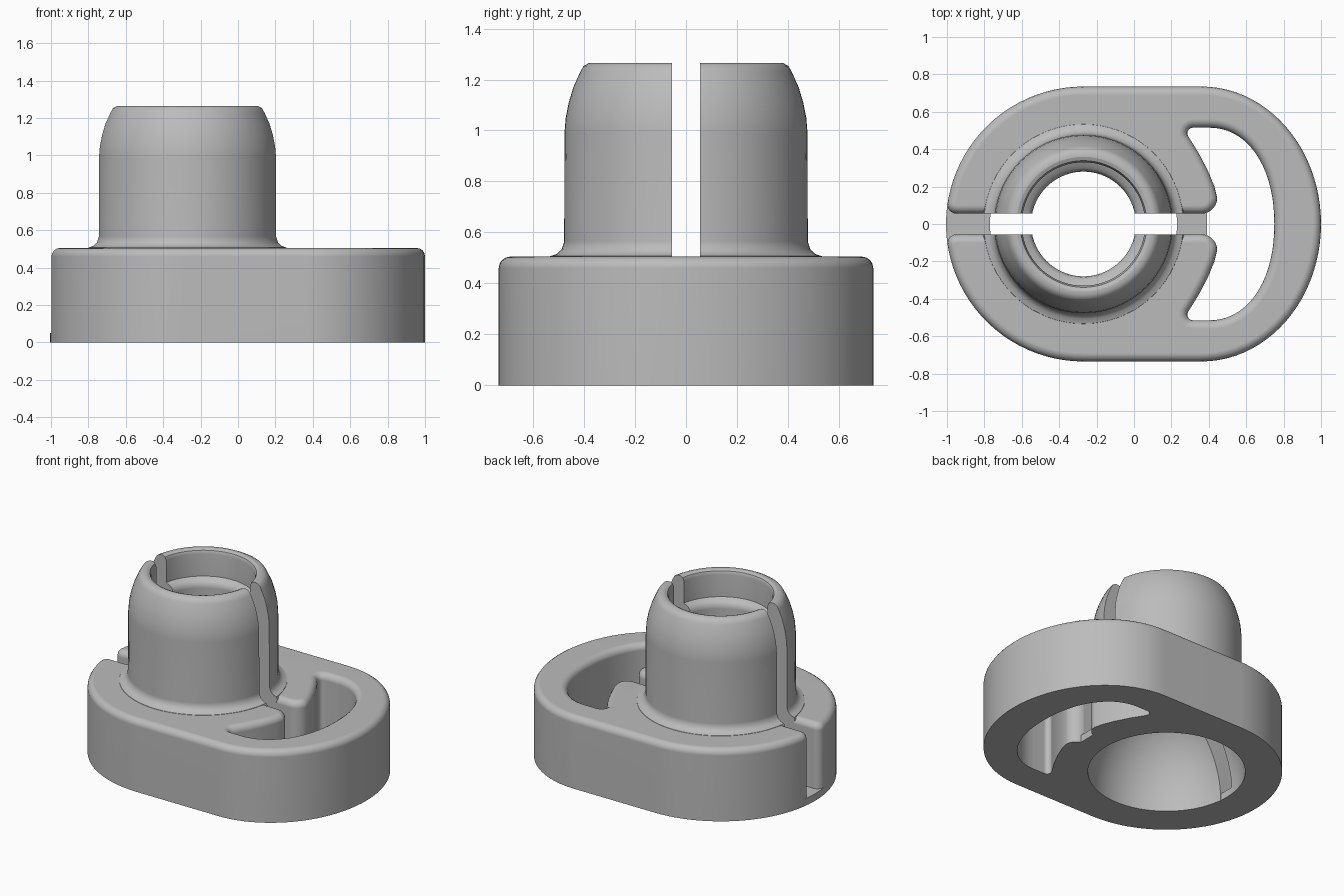
import bpy, bmesh, math
from mathutils import Matrix, Vector

if "Cube" in bpy.data.objects:
    bpy.data.objects.remove(bpy.data.objects["Cube"])

CX = -0.27          # axis of the boss
R = 0.735           # round end of the base
GAP = 0.055         # half width of the slot
TOP = 0.505         # top of the base

grey = bpy.data.materials.new("light_grey")
grey.diffuse_color = (0.5, 0.5, 0.5, 1)
grey.use_nodes = True
grey.node_tree.nodes["Principled BSDF"].inputs["Base Color"].default_value = grey.diffuse_color


def finish(name, bm):
    bmesh.ops.remove_doubles(bm, verts=bm.verts, dist=1e-5)
    bmesh.ops.recalc_face_normals(bm, faces=bm.faces)
    me = bpy.data.meshes.new(name)
    bm.to_mesh(me)
    bm.free()
    me.materials.append(grey)
    ob = bpy.data.objects.new(name, me)
    bpy.context.collection.objects.link(ob)
    return ob


def prism(name, pts, z0, z1, bevel=0):
    bm = bmesh.new()
    face = bm.faces.new([bm.verts.new((x, y, z0)) for x, y in pts])
    ext = bmesh.ops.extrude_face_region(bm, geom=[face])["geom"]
    bmesh.ops.translate(bm, vec=(0, 0, z1 - z0),
                        verts=[v for v in ext if isinstance(v, bmesh.types.BMVert)])
    if bevel:
        rim = [e for e in bm.edges if all(v.co.z > z1 - 1e-4 for v in e.verts)]
        bmesh.ops.bevel(bm, geom=rim, offset=bevel, segments=4, profile=0.5,
                        affect='EDGES', clamp_overlap=False)
    return finish(name, bm)


def lathe(name, profile, steps=72):
    bm = bmesh.new()
    vs = [bm.verts.new((r, 0, z)) for r, z in profile]
    es = [bm.edges.new(p) for p in zip(vs, vs[1:])]
    bmesh.ops.spin(bm, geom=vs + es, cent=(0, 0, 0), axis=(0, 0, 1),
                   angle=math.tau, steps=steps)
    bmesh.ops.translate(bm, verts=bm.verts, vec=(CX, 0, 0))
    return finish(name, bm)


def arc(cx, cy, rx, ry, a0, a1, n, power=2.0):
    out = []
    for i in range(n + 1):
        a = math.radians(a0 + (a1 - a0) * i / n)
        c, s = math.cos(a), math.sin(a)
        out.append((cx + rx * math.copysign(abs(c) ** (2 / power), c),
                    cy + ry * math.copysign(abs(s) ** (2 / power), s)))
    return out


def combine(target, other, mode):
    m = target.modifiers.new("cut", 'BOOLEAN')
    m.operation, m.object, m.solver = mode, other, 'EXACT'
    bpy.context.view_layer.objects.active = target
    bpy.ops.object.modifier_apply(modifier=m.name)
    bpy.data.objects.remove(other)


# Base outline, upper half: window, lobe, slot wall, then the outer edge
half = arc(0.40, 0, 0.35, 0.515, 0, 90, 18, 2.15)
half += arc(0.315, 0.485, 0.03, 0.03, 90, 215, 5)
half += [(0.345, 0.38), (0.395, 0.285), (0.43, 0.20)]
half += arc(0.36, 0.14, 0.085, 0.085, 0, -90, 7)
half += arc(-0.947, GAP + 0.05, 0.05, 0.05, 270, 180, 5)
half += arc(CX, 0, R, R, 170, 90, 20)
half += arc(0.36, 0, 0.64, R, 90, 0, 22)
# The mirrored half closes one loop that runs through the slot
lower = [(x, -y) for x, y in half[::-1]]
body = prism("base_and_boss", half + lower[1:-1], 0, TOP, 0.045)

# Boss with a foot fillet and a rounded shoulder
boss = lathe("boss", [(0, 0.3), (0.46, 0.3), (0.54, 0.49), (0.533, 0.507),
                      (0.508, 0.515), (0.488, 0.533), (0.478, 0.565), (0.477, 0.99),
                      (0.472, 1.05), (0.46, 1.11), (0.442, 1.17), (0.415, 1.23),
                      (0.402, 1.253), (0.38, 1.265), (0.36, 1.265), (0, 1.265)])
combine(body, boss, 'UNION')

# Bore: domed socket below, narrow throat, stepped mouth
dome = [(0.5 * math.cos(t), 0.62 * math.sin(t))
        for t in [math.radians(55.9) * i / 10 for i in range(11)]]
bore = lathe("bore_cutter", [(0, -0.1), (0.5, -0.1)] + dome +
             [(0.28, 1.02), (0.285, 1.045), (0.30, 1.065), (0.33, 1.08), (0.33, 1.235),
              (0.339, 1.257), (0.36, 1.266), (0.36, 1.4), (0, 1.4)])
combine(body, bore, 'DIFFERENCE')

# Slot through the boss
g = GAP + 0.0005
slot = prism("slot_cutter", [(-1.2, -g), (0.40, -g), (0.40, g), (-1.2, g)], -0.1, 1.5)
combine(body, slot, 'DIFFERENCE')

# Thin floors at the bottom of the slot
ys = [-0.105 + 0.21 * i / 6 for i in range(7)]
left = [(CX - math.sqrt(R * R - y * y), y) for y in ys]
left += [(CX - math.sqrt(0.25 - y * y), y) for y in ys[::-1]]
floors = [prism("slot_floor_left", left, 0, 0.05)]
ys = [-0.06, -0.03, 0, 0.03, 0.06]
right = [(CX + math.sqrt(0.25 - y * y), y) for y in ys] + [(0.39, 0.06), (0.39, -0.06)]
floors.append(prism("slot_floor_right", right, 0, 0.05))

# Smooth shading with crisp edges
for ob in [body] + floors:
    bpy.ops.object.select_all(action='DESELECT')
    ob.select_set(True)
    bpy.context.view_layer.objects.active = ob
    bpy.ops.object.shade_smooth_by_angle(angle=math.radians(32))
    w = ob.modifiers.new("normals", 'WEIGHTED_NORMAL')
    w.keep_sharp = True
